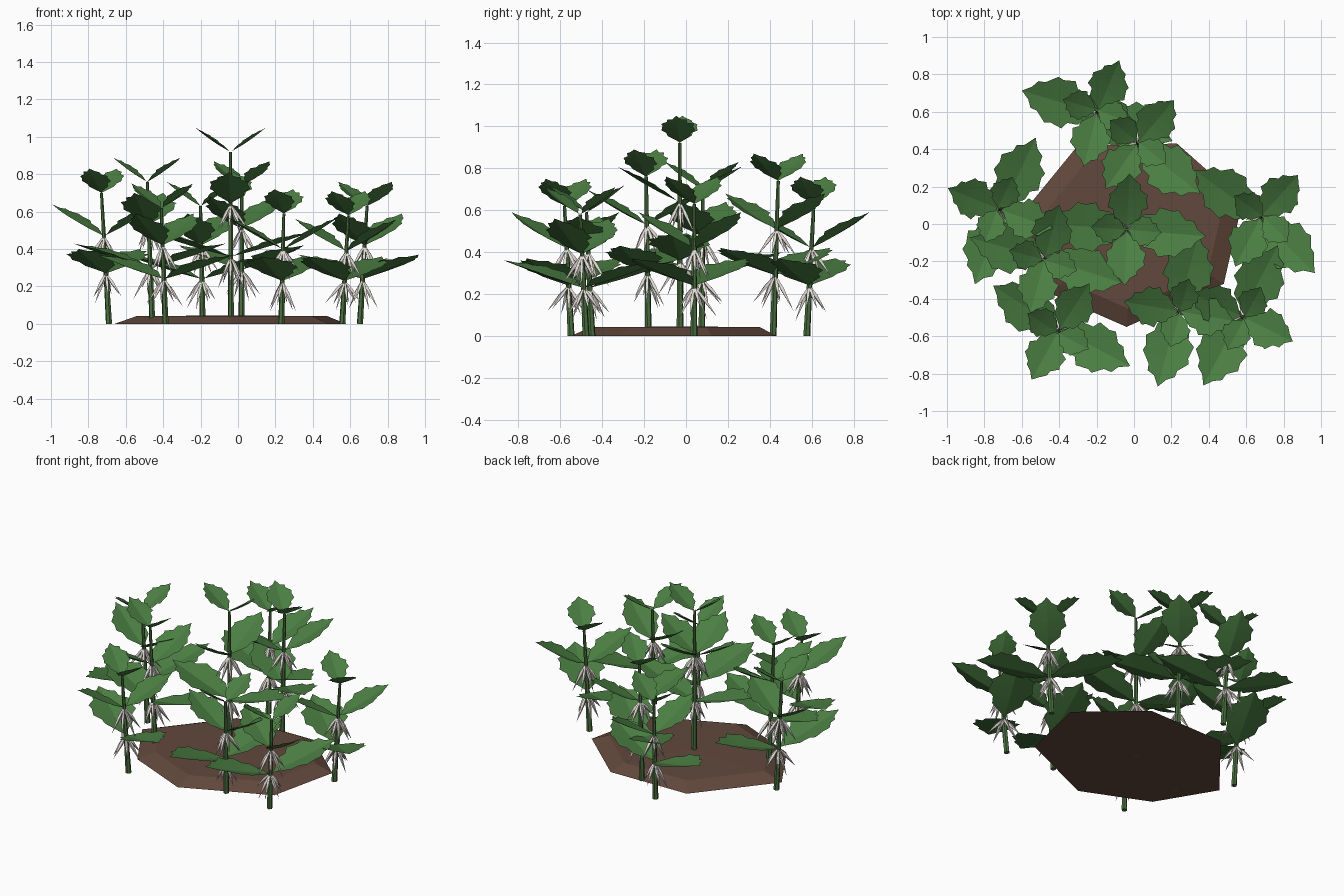
import bpy, bmesh, math, random
from mathutils import Vector, Matrix

if "Cube" in bpy.data.objects:
    bpy.data.objects.remove(bpy.data.objects["Cube"])

random.seed(4)


def material(name, rgb):
    m = bpy.data.materials.new(name)
    m.diffuse_color = (*rgb, 1)
    m.use_nodes = True
    m.node_tree.nodes["Principled BSDF"].inputs["Base Color"].default_value = m.diffuse_color
    return m


SOIL = material("soil", (0.12, 0.065, 0.045))
STEM = material("stem", (0.07, 0.16, 0.05))
LEAF = material("leaf", (0.07, 0.21, 0.055))
SPIKE = material("spike", (0.75, 0.70, 0.66))


def make(name, bm, mat):
    me = bpy.data.meshes.new(name)
    bm.to_mesh(me)
    bm.free()
    me.materials.append(mat)
    ob = bpy.data.objects.new(name, me)
    bpy.context.collection.objects.link(ob)


def tube(bm, rings, sides):
    """Skin through (centre, radius) rings; radius 0 makes a point."""
    axis = (rings[-1][0] - rings[0][0]).normalized()
    u = axis.orthogonal().normalized()
    v = axis.cross(u)
    loops = []
    for c, r in rings:
        n = sides if r else 1
        loops.append([bm.verts.new(c + r * (math.cos(a) * u + math.sin(a) * v))
                      for a in (math.tau * i / sides for i in range(n))])
    for a, b in zip(loops, loops[1:]):
        for i in range(sides):
            j = (i + 1) % sides
            q = [a[i % len(a)], a[j % len(a)], b[j % len(b)], b[i % len(b)]]
            bm.faces.new(list(dict.fromkeys(q)))
    for lp, flip in ((loops[0], True), (loops[-1], False)):
        if len(lp) > 2:
            bm.faces.new(lp[::-1] if flip else lp)


# toothed half outline: position along the leaf, half width
OUTLINE = [(0.06, 0.03), (0.22, 0.20), (0.34, 0.215), (0.40, 0.30), (0.55, 0.27),
           (0.62, 0.29), (0.73, 0.18), (0.82, 0.17), (0.88, 0.08)]


def leaf(bm, node, azimuth, reach, rise, width):
    """Leaf folded along its midrib, climbing from the node to its tip."""
    rot = Matrix.Rotation(azimuth, 3, 'Z')

    def point(t, w):
        z = rise * (0.75 * t + 0.25 * t * t) + 0.22 * abs(w)
        return bm.verts.new(node + rot @ Vector((reach * t, w, z)))

    base, tip = point(0, 0), point(1, 0)
    rib = [point(t, 0) for t, _ in OUTLINE]
    for s in (1, -1):
        edge = [point(t + random.uniform(-.02, .02), s * w * width) for t, w in OUTLINE]
        faces = [[base, rib[0], edge[0]], [rib[-1], tip, edge[-1]]]
        faces += [[rib[i], rib[i + 1], edge[i + 1], edge[i]] for i in range(len(rib) - 1)]
        for f in faces:
            bm.faces.new(f if s > 0 else f[::-1])


def plant(i, x, y, nodes, low, mid):
    top = Vector((x, y, nodes[2]))
    base = Vector((x * 0.945, y * 0.945, 0))
    bm = bmesh.new()
    tube(bm, [(base, 0.017), (top, 0.008)], 6)
    make(f"stem_{i}", bm, STEM)

    # opposite leaf pairs, each level turned a quarter, smaller upward
    bm = bmesh.new()
    levels = [(low, 0.425, 0.13, 0.44), (mid, 0.30, 0.17, 0.36), (low, 0.19, 0.13, 0.27)]
    centres = [base.lerp(top, z / nodes[2]) for z in nodes]
    for c, (angles, reach, rise, width) in zip(centres, levels):
        for a in angles:
            leaf(bm, c, math.radians(a), reach, rise, width)
    make(f"leaves_{i}", bm, LEAF)

    # hanging spiky flowers under the two lower leaf pairs
    bm = bmesh.new()
    for c in centres[:2]:
        start = random.random()
        for k in range(7):
            a = math.tau * k / 7 + start
            r = random.uniform(0.05, 0.11)
            end = Vector((r * math.cos(a), r * math.sin(a), -random.uniform(0.11, 0.17)))
            tube(bm, [(c, 0.004), (c + end * 0.4, 0.011), (c + end, 0)], 4)
    make(f"flower_spikes_{i}", bm, SPIKE)


# soil mound with seven uneven sides
RIM = [(.23, .43), (-.30, .42), (-.66, -.02), (-.45, -.37), (-.04, -.55), (.48, -.32), (.58, .12)]
bm = bmesh.new()
low_ring = [bm.verts.new((x, y, 0)) for x, y in RIM]
high_ring = [bm.verts.new((x * .82, y * .82, .042)) for x, y in RIM]
peak = bm.verts.new((0, 0, .045))
bm.faces.new(low_ring[::-1])
for i in range(7):
    j = (i + 1) % 7
    bm.faces.new([low_ring[i], low_ring[j], high_ring[j], high_ring[i]])
    bm.faces.new([high_ring[i], high_ring[j], peak])
make("soil_mound", bm, SOIL)

# plants: top position, node heights, leaf directions of the low and middle pairs
PLANTS = [
    (-.20, .61, (.24, .42, .63), (163, -20), (67, -104)),
    (.02, .44, (.29, .51, .74), (-38, 142), (50, -125)),
    (-.73, .08, (.27, .47, .70), (65, -110), (158, -20)),
    (-.04, -.03, (.36, .64, .92), (-5, 176), (87, -92)),
    (-.485, -.19, (.30, .53, .76), (-18, 165), (75, -105)),
    (-.41, -.58, (.24, .42, .62), (147, -28), (57, -119)),
    (.245, -.475, (.23, .40, .59), (-105, 75), (170, -10)),
    (.59, -.505, (.23, .39, .58), (-118, 62), (-26, 155)),
    (.69, .04, (.24, .42, .63), (144, -45), (48, -117)),
]
for n, p in enumerate(PLANTS, 1):
    plant(n, *p)
